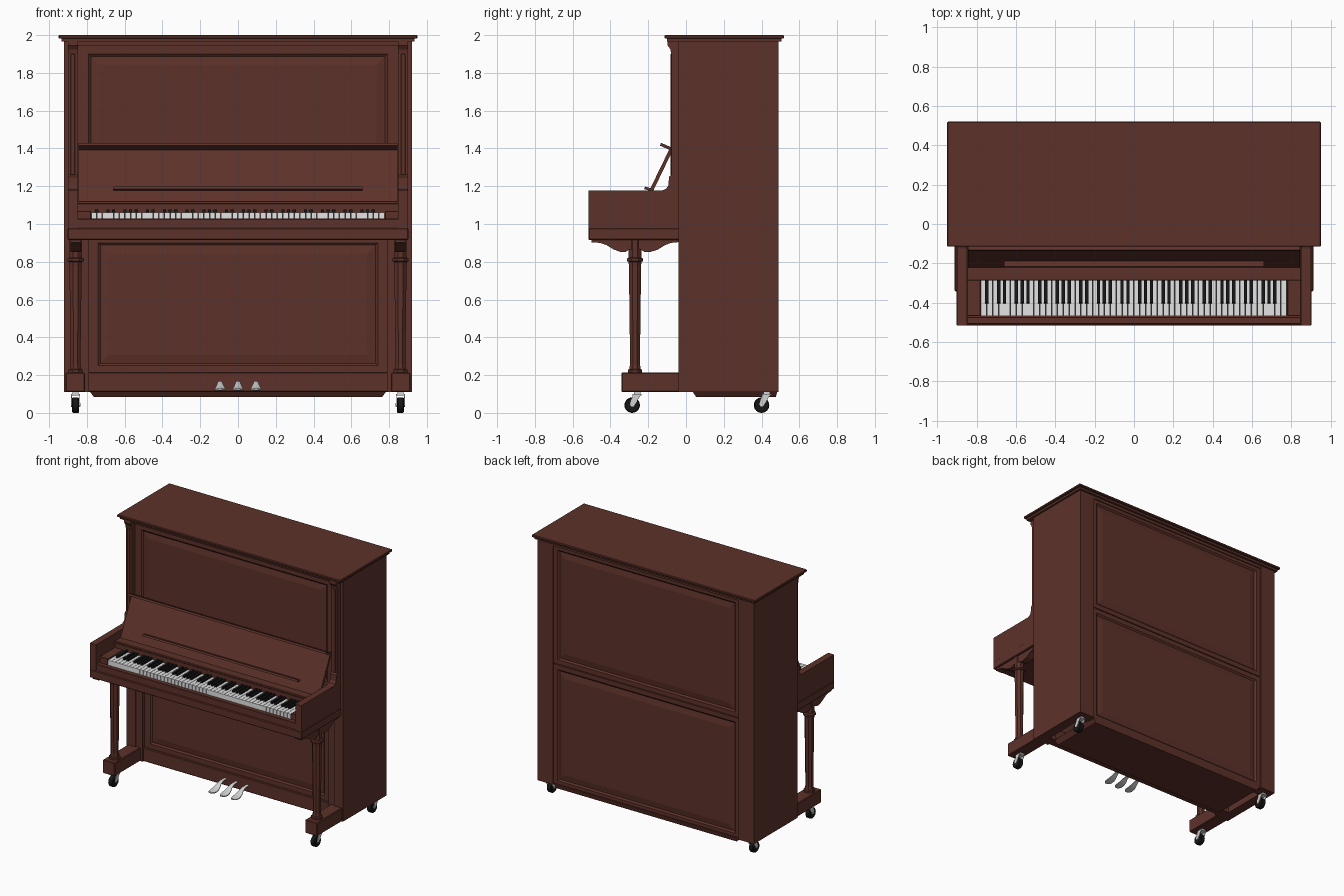
import bpy, bmesh, math
from mathutils import Matrix, Vector

if "Cube" in bpy.data.objects:
    bpy.data.objects.remove(bpy.data.objects["Cube"])


def material(name, rgb):
    m = bpy.data.materials.new(name)
    m.diffuse_color = (*rgb, 1)
    m.use_nodes = True
    m.node_tree.nodes["Principled BSDF"].inputs["Base Color"].default_value = m.diffuse_color
    return m


WOOD = material("mahogany wood", (0.108, 0.031, 0.022))
WHITE = material("white key", (0.78, 0.78, 0.78))
BLACK = material("black", (0.008, 0.008, 0.008))
STEEL = material("silver metal", (0.65, 0.65, 0.65))


def finish(name, bm, mat, mirror=False, bevel=0, smooth=False):
    bmesh.ops.recalc_face_normals(bm, faces=bm.faces)
    me = bpy.data.meshes.new(name)
    bm.to_mesh(me)
    bm.free()
    me.materials.append(mat)
    ob = bpy.data.objects.new(name, me)
    bpy.context.collection.objects.link(ob)
    if smooth:
        bpy.context.view_layer.objects.active = ob
        bpy.ops.object.select_all(action='DESELECT')
        ob.select_set(True)
        bpy.ops.object.shade_smooth_by_angle(angle=math.radians(40))
    if bevel:
        b = ob.modifiers.new("bevel", 'BEVEL')
        b.width, b.segments = bevel, 1
    if mirror:
        ob.modifiers.new("mirror", 'MIRROR')
    return ob


def add_box(bm, x0, x1, y0, y1, z0, z1):
    mat = Matrix.Translation(((x0 + x1) / 2, (y0 + y1) / 2, (z0 + z1) / 2))
    mat = mat @ Matrix.Diagonal((x1 - x0, y1 - y0, z1 - z0, 1))
    return bmesh.ops.create_cube(bm, size=1, matrix=mat)["verts"]


def box(name, dims, mat=WOOD, **kw):
    bm = bmesh.new()
    add_box(bm, *dims)
    return finish(name, bm, mat, **kw)


def add_prism(bm, pts, x0, x1):
    """Extrude a (y, z) outline along x."""
    f = bm.faces.new([bm.verts.new((x0, y, z)) for y, z in pts])
    r = bmesh.ops.extrude_face_region(bm, geom=[f])
    for v in r["geom"]:
        if isinstance(v, bmesh.types.BMVert):
            v.co.x = x1


def prism(name, pts, x0, x1, mat=WOOD, **kw):
    bm = bmesh.new()
    add_prism(bm, pts, x0, x1)
    return finish(name, bm, mat, **kw)


def panel(name, dims, side, margin):
    """Box whose front (-1) or back (+1) face carries a raised field."""
    bm = bmesh.new()
    add_box(bm, *dims)
    bm.normal_update()
    face = [f for f in bm.faces if f.normal.y * side > 0.9]
    for t, d in ((margin, 0), (0.012, -0.010), (0.045, 0.008)):
        bmesh.ops.inset_region(bm, faces=face, thickness=t, depth=d, use_even_offset=True)
    return finish(name, bm, WOOD)


# Case: sides, lid and mouldings
box("case_side", (0.845, 0.92, -0.04, 0.49, 0.11, 1.97), mirror=True)
box("lower_front_post", (0.79, 0.845, -0.03, 0.06, 0.11, 0.98), mirror=True)
box("back_post", (0.79, 0.846, 0.40, 0.49, 0.11, 1.97), mirror=True)
box("lid", (-0.95, 0.95, -0.115, 0.52, 1.982, 2.0), bevel=0.004)
box("lid_moulding", (-0.935, 0.935, -0.10, 0.505, 1.966, 1.983))
box("case_top", (-0.85, 0.85, -0.075, 0.488, 1.945, 1.967))

# Front panels, baseboard and bottom tray
panel("upper_front_panel", (-0.846, 0.846, -0.045, 0.0, 1.10, 1.955), -1, 0.055)
panel("lower_front_panel", (-0.791, 0.791, -0.005, 0.04, 0.20, 0.95), -1, 0.05)
box("baseboard", (-0.80, 0.80, -0.02, 0.05, 0.11, 0.215), bevel=0.005)
bm = bmesh.new()
for v in add_box(bm, -0.79, 0.79, 0.03, 0.485, 0.083, 0.12):
    if v.co.z < 0.1:
        v.co.x *= 0.965
        v.co.y += 0.025 if v.co.y < 0.2 else -0.01
finish("bottom_tray", bm, WOOD)

# Back panels
panel("upper_back_panel", (-0.791, 0.791, 0.43, 0.480, 1.042, 1.955), 1, 0.035)
panel("lower_back_panel", (-0.791, 0.791, 0.43, 0.480, 0.11, 1.036), 1, 0.035)

# Arms that sweep up into the pilasters
prism("arm_and_pilaster", [
    (-0.515, 0.975), (-0.515, 1.178), (-0.125, 1.178), (-0.105, 1.186), (-0.093, 1.205),
    (-0.09, 1.25), (-0.078, 1.26), (-0.078, 1.90), (-0.083, 1.925), (-0.097, 1.945),
    (-0.097, 1.966), (-0.03, 1.966), (-0.03, 0.975)], 0.848, 0.9, mirror=True)
box("pilaster_strip", (0.862, 0.886, -0.083, -0.07, 1.26, 1.90), mirror=True, bevel=0.003)

# Keybed, key slip, cheeks and the rail behind the keys
box("keybed", (-0.902, 0.902, -0.517, 0.0, 0.916, 0.978), bevel=0.005)
box("key_slip", (-0.85, 0.85, -0.508, -0.472, 0.975, 1.028), bevel=0.003)
box("key_cheek", (0.779, 0.85, -0.468, -0.28, 0.975, 1.07), mirror=True, bevel=0.003)
box("key_rail", (-0.85, 0.85, -0.282, -0.03, 0.975, 1.105))
box("key_rail_lip", (-0.85, 0.85, -0.288, -0.03, 1.105, 1.122), bevel=0.004)

# Keys
N, X0 = 52, -0.778
P = 1.554 / N
white, black = bmesh.new(), bmesh.new()
for i in range(N):
    x = X0 + i * P
    add_box(white, x + 0.0012, x + P - 0.0012, -0.468, -0.28, 1.0, 1.062)
    if i % 7 in (0, 2, 3, 5, 6) and i < N - 1:
        for v in add_box(black, x + P - 0.0085, x + P + 0.0085, -0.408, -0.28, 1.04, 1.077):
            if v.co.z > 1.06 and v.co.y < -0.4:
                v.co.y += 0.008
finish("white_keys", white, WHITE)
finish("black_keys", black, BLACK)
box("key_frame", (-0.779, 0.779, -0.465, -0.28, 0.975, 1.01), BLACK)

# Sloping music board with top flap and bottom ledge
prism("music_board", [(-0.222, 1.12), (-0.086, 1.40), (-0.066, 1.40), (-0.20, 1.12)], -0.845, 0.845)
prism("music_board_flap", [(-0.138, 1.415), (-0.132, 1.430), (-0.07, 1.402), (-0.076, 1.387)], -0.845, 0.845)
prism("music_ledge", [(-0.222, 1.185), (-0.216, 1.198), (-0.175, 1.186), (-0.18, 1.172)], -0.66, 0.66)

# Corbels under the keybed
prism("keybed_corbel", [
    (-0.50, 0.917), (-0.50, 0.903), (-0.455, 0.90), (-0.42, 0.888), (-0.385, 0.866), (-0.35, 0.853),
    (-0.32, 0.852), (-0.30, 0.865), (-0.24, 0.865), (-0.22, 0.852), (-0.185, 0.853), (-0.15, 0.864),
    (-0.115, 0.886), (-0.08, 0.90), (-0.03, 0.905), (-0.03, 0.917)], 0.832, 0.888, mirror=True)

# Turned eight-sided legs
bm = bmesh.new()
rings = []
for z, r in [(0.21, 0.041), (0.228, 0.041), (0.232, 0.033), (0.26, 0.028), (0.78, 0.035), (0.80, 0.037),
             (0.803, 0.047), (0.817, 0.047), (0.822, 0.036), (0.92, 0.036)]:
    rings.append([bm.verts.new((0.86 + r * math.cos(a), -0.27 + r * math.sin(a), z))
                  for a in [math.pi / 8 + k * math.pi / 4 for k in range(8)]])
for a, b in zip(rings, rings[1:]):
    for k in range(8):
        bm.faces.new((a[k], a[(k + 1) % 8], b[(k + 1) % 8], b[k]))
bm.faces.new(rings[0])
bm.faces.new(rings[-1])
finish("front_leg", bm, WOOD, mirror=True)
box("foot", (0.81, 0.912, -0.342, -0.02, 0.11, 0.213), mirror=True, bevel=0.005)

# Casters: black wheel, slanted steel fork, swivel plate
for label, y in (("front", -0.285), ("rear", 0.40)):
    bm = bmesh.new()
    bmesh.ops.create_cone(bm, cap_ends=True, segments=24, radius1=0.041, radius2=0.041, depth=0.038,
                          matrix=Matrix.Translation((0.86, y, 0.041)) @ Matrix.Rotation(math.pi / 2, 4, 'Y'))
    finish(label + "_caster_wheel", bm, BLACK, mirror=True, bevel=0.005, smooth=True)
    bm = bmesh.new()
    for x in (0.836, 0.88):
        add_prism(bm, [(y - 0.012, 0.045), (y + 0.006, 0.032), (y + 0.05, 0.10), (y + 0.005, 0.10)], x, x + 0.004)
    add_box(bm, 0.836, 0.884, y + 0.003, y + 0.05, 0.093, 0.101)
    add_box(bm, 0.845, 0.875, y + 0.01, y + 0.045, 0.10, 0.112)
    bmesh.ops.create_cone(bm, cap_ends=True, segments=12, radius1=0.01, radius2=0.01, depth=0.05,
                          matrix=Matrix.Translation((0.86, y, 0.043)) @ Matrix.Rotation(math.pi / 2, 4, 'Y'))
    finish(label + "_caster_fork", bm, STEEL, mirror=True)

# Three pedals lofted from sections (y, z, half width)
for name, cx in (("left_pedal", -0.095), ("middle_pedal", 0), ("right_pedal", 0.095)):
    bm = bmesh.new()
    rings = []
    for y, z, w in [(-0.01, 0.160, 0.011), (-0.06, 0.160, 0.012), (-0.09, 0.150, 0.015), (-0.115, 0.135, 0.022),
                    (-0.14, 0.125, 0.027), (-0.17, 0.121, 0.028), (-0.19, 0.121, 0.022), (-0.203, 0.123, 0.010)]:
        rings.append([bm.verts.new(Vector((cx + sx * w, y, z + sz)))
                      for sx, sz in ((-1, -0.003), (1, -0.003), (1, 0.004), (0.5, 0.008), (-0.5, 0.008), (-1, 0.004))])
    for a, b in zip(rings, rings[1:]):
        for k in range(6):
            bm.faces.new((a[k], a[(k + 1) % 6], b[(k + 1) % 6], b[k]))
    bm.faces.new(rings[0])
    bm.faces.new(rings[-1])
    finish(name, bm, STEEL, smooth=True)
